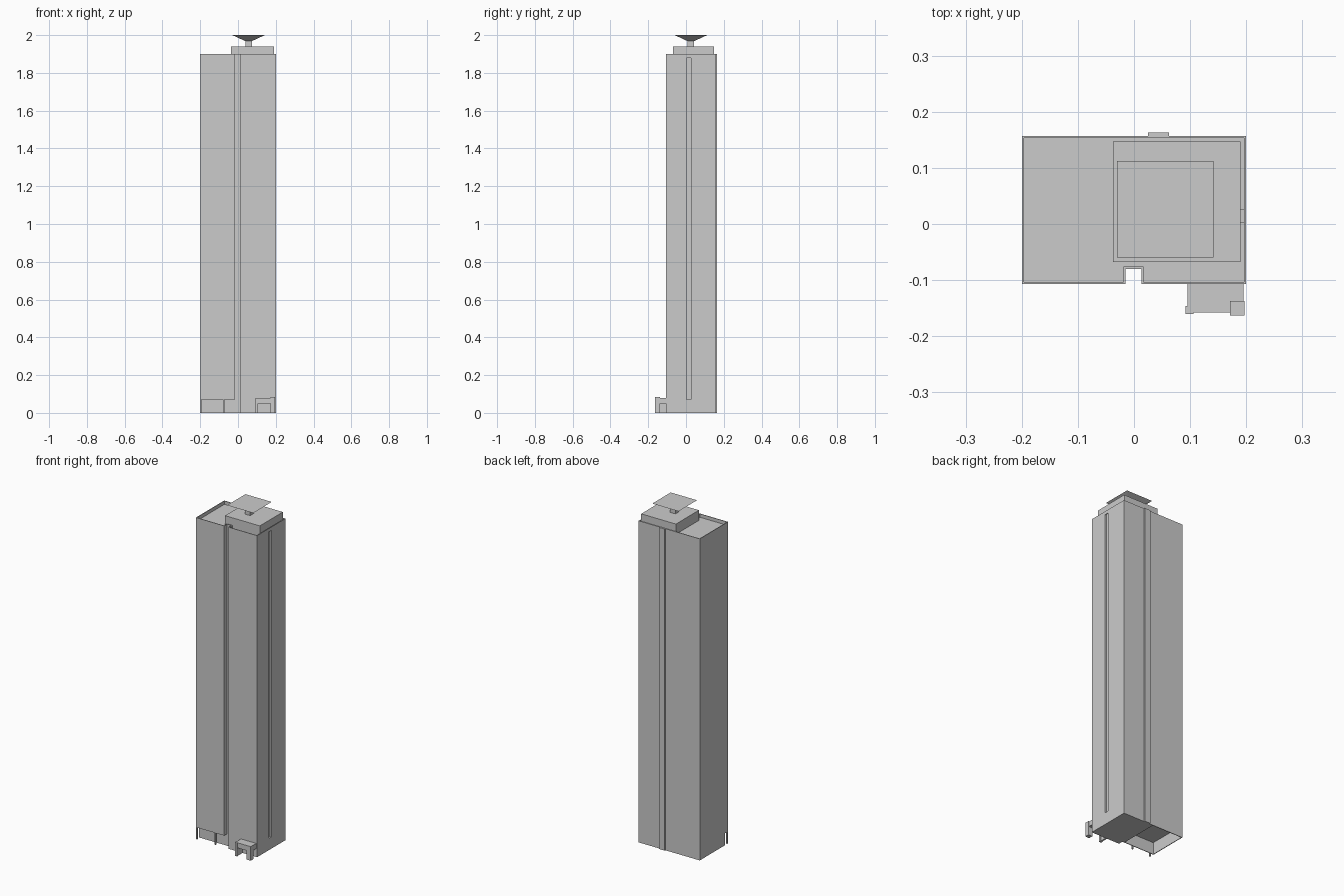
import bpy, bmesh

if "Cube" in bpy.data.objects:
    bpy.data.objects.remove(bpy.data.objects["Cube"])

grey = bpy.data.materials.new("concrete_grey")
grey.diffuse_color = (0.6, 0.6, 0.6, 1)
grey.use_nodes = True
grey.node_tree.nodes["Principled BSDF"].inputs["Base Color"].default_value = grey.diffuse_color


def finish(name, bm):
    me = bpy.data.meshes.new(name)
    bm.to_mesh(me)
    bm.free()
    me.materials.append(grey)
    ob = bpy.data.objects.new(name, me)
    bpy.context.collection.objects.link(ob)
    return ob


def prism(name, outline, z0, z1, flip_bottom=False):
    """Extrude a counter-clockwise plan outline from z0 to z1."""
    bm = bmesh.new()
    base = bm.faces.new([bm.verts.new((x, y, z0)) for x, y in outline])
    ext = bmesh.ops.extrude_face_region(bm, geom=[base], use_keep_orig=True)
    top = [v for v in ext["geom"] if isinstance(v, bmesh.types.BMVert)]
    bmesh.ops.translate(bm, verts=top, vec=(0, 0, z1 - z0))
    bmesh.ops.recalc_face_normals(bm, faces=bm.faces)
    if flip_bottom:
        bmesh.ops.reverse_faces(bm, faces=[f for f in bm.faces if f.normal.z < -0.9])
    return finish(name, bm)


def box(name, x0, x1, y0, y1, z0, z1):
    return prism(name, [(x0, y0), (x1, y0), (x1, y1), (x0, y1)], z0, z1)


def ring(name, outer, inner, z0, z1):
    """Thin wall between two matching outlines."""
    bm = bmesh.new()
    loops = [[bm.verts.new((x, y, z)) for x, y in pts]
             for pts, z in ((outer, z0), (outer, z1), (inner, z1), (inner, z0))]
    n = len(outer)
    for a in range(4):
        p, q = loops[a], loops[(a + 1) % 4]
        for i in range(n):
            j = (i + 1) % n
            bm.faces.new((p[i], p[j], q[j], q[i]))
    bmesh.ops.recalc_face_normals(bm, faces=bm.faces)
    return finish(name, bm)


# Main plan sizes
L, R, F, B = -0.2, 0.2, -0.107, 0.157
NL, NR, NB = -0.015, 0.013, -0.08      # front notch
G, ROOF, TOP = 0.07, 1.88, 1.9         # ground floor, roof and parapet heights
T = 0.004                              # wall thickness

# Tower shaft with front notch and right side slot
front = [(L, F), (NL, F), (NL, NB), (NR, NB), (NR, F), (R, F)]
slot = [(R, 0.003), (0.19, 0.003), (0.19, 0.026), (R, 0.026)]
prism("tower_shaft", front + slot + [(R, B), (L, B)], G, ROOF, flip_bottom=True)

# Parapet around the roof
inner = [(L + T, F + T), (NL - T, F + T), (NL - T, NB + T), (NR + T, NB + T),
         (NR + T, F + T), (R - T, F + T), (R - T, B - T), (L + T, B - T)]
ring("parapet", front + [(R, B), (L, B)], inner, ROOF, TOP)

# Ground floor: solid right half, hollow left half with thin walls
prism("ground_floor_right", [(0, NB), (NR, NB), (NR, F), (R, F), (R, B), (0, B)], 0, G)
prism("ground_floor_left_walls",
      [(L, NB), (0, NB), (0, NB + T), (L + T, NB + T), (L + T, B - T),
       (0, B - T), (0, B), (L, B)], 0, G)

# Columns of the front arcade
for i, x in enumerate((L, -0.08)):
    box(f"arcade_column_{i + 1}", x, x + 0.008, F, F + 0.009, 0, G)

# Rib up the back
box("back_rib", 0.025, 0.062, B, 0.163, 0, TOP)

# Entrance porch
box("porch_canopy", 0.095, 0.195, -0.158, F, 0.05, 0.08)
box("porch_right_post", 0.171, 0.197, -0.163, -0.137, 0, 0.083)
box("porch_left_post", 0.092, 0.106, -0.16, -0.146, 0, 0.08)
box("porch_side_wall", 0.095, 0.105, -0.146, F, 0, 0.05)

# Roof plant room, neck and flared cap
box("plant_room", -0.037, 0.19, -0.068, 0.147, ROOF, 1.94)
cx, cy, n, w = 0.056, 0.026, 0.017, 0.086
box("cap_neck", cx - n, cx + n, cy - n, cy + n, 1.94, 1.972)
bm = bmesh.new()
bmesh.ops.create_cube(bm, size=2)
for v in bm.verts:
    s = w if v.co.z > 0 else n
    v.co = (cx + v.co.x * s, cy + v.co.y * s, 2.0 if v.co.z > 0 else 1.968)
bmesh.ops.recalc_face_normals(bm, faces=bm.faces)
# sloped underside is a single skin facing inward
bmesh.ops.reverse_faces(bm, faces=[f for f in bm.faces if f.normal.z < 0.5])
finish("flared_cap", bm)
